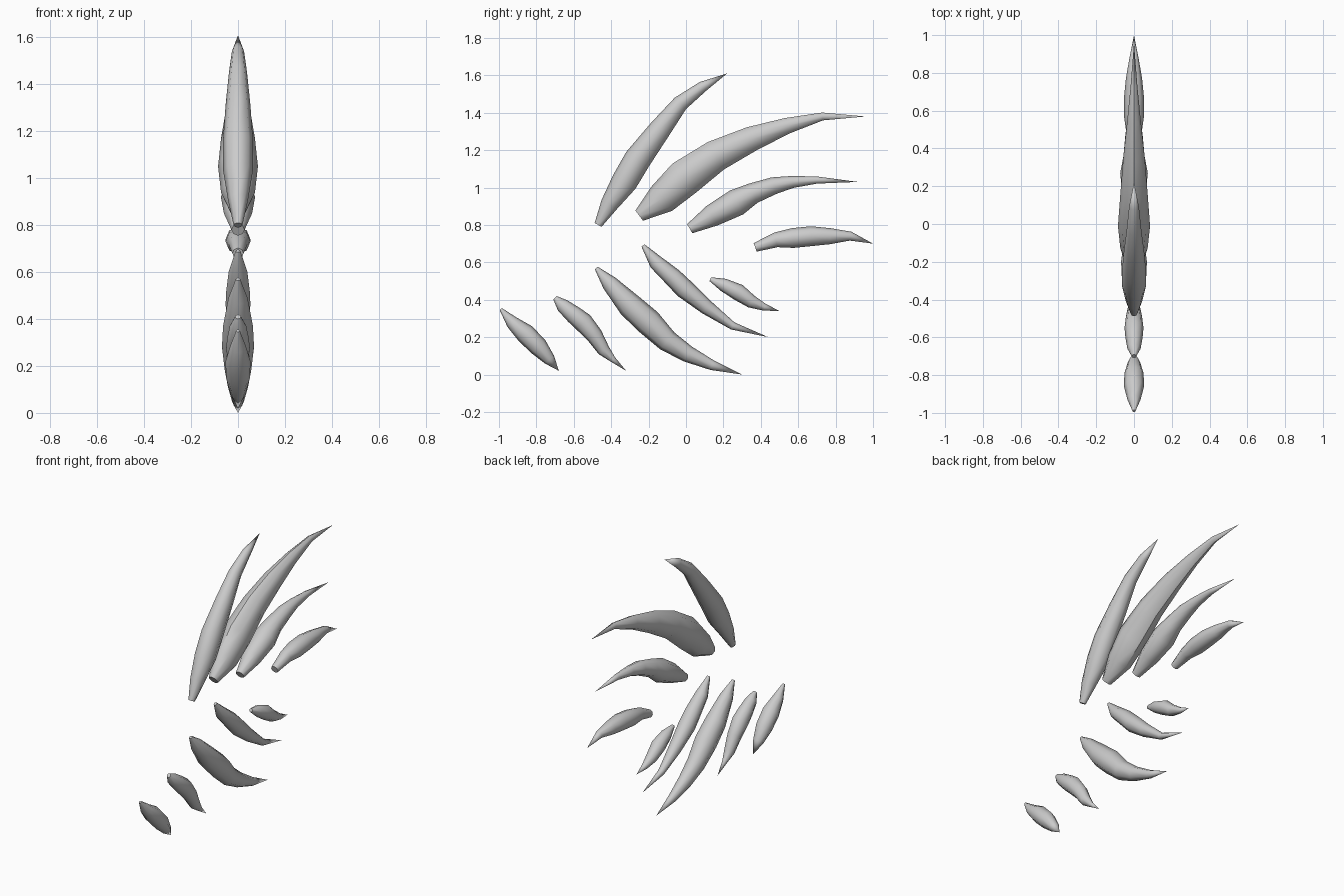
import bpy
import bmesh
import math
from mathutils import Vector

default_cube = bpy.data.objects.get("Cube")
if default_cube:
    bpy.data.objects.remove(default_cube, do_unlink=True)

HUNDREDTH = 0.01
SIDES = 8

# One plain grey for every spine
grey = bpy.data.materials.new("plain_grey")
grey.use_nodes = True
grey_colour = (0.6, 0.6, 0.6, 1)
grey.diffuse_color = grey_colour
grey.node_tree.nodes["Principled BSDF"].inputs["Base Color"].default_value = grey_colour


def make_spine(name, stations, tip, flatten=1.0):
    """Loft a curved, pointed spine along stations of (y, z, radius) in hundredths."""
    centres = [Vector((0, y, z)) * HUNDREDTH for y, z, radius in stations]
    centres.append(Vector((0, *tip)) * HUNDREDTH)
    bm = bmesh.new()
    rings = []

    # Rings set square to the spine's path
    for index, station in enumerate(stations):
        before = centres[max(index - 1, 0)]
        after = centres[index + 1]
        tangent = (after - before).normalized()
        normal = Vector((0, -tangent.z, tangent.y))
        radius = station[-1] * HUNDREDTH
        ring = []
        for side in range(SIDES):
            angle = math.tau * side / SIDES
            offset = normal * math.cos(angle)
            offset.x = math.sin(angle) * flatten
            ring.append(bm.verts.new(centres[index] + offset * radius))
        rings.append(ring)

    # Skin between rings, flat root cap, pointed tip
    point = bm.verts.new(centres[-1])
    bm.faces.new(rings[0])
    for side in range(SIDES):
        following = (side + 1) % SIDES
        for lower, upper in zip(rings, rings[1:]):
            bm.faces.new((lower[side], lower[following], upper[following], upper[side]))
        bm.faces.new((rings[-1][side], rings[-1][following], point))
    bmesh.ops.recalc_face_normals(bm, faces=bm.faces[:])

    mesh = bpy.data.meshes.new(name)
    bm.to_mesh(mesh)
    bm.free()
    mesh.materials.append(grey)
    spine = bpy.data.objects.new(name, mesh)
    bpy.context.collection.objects.link(spine)

    # Smooth sides, crisp root cap
    bpy.ops.object.select_all(action="DESELECT")
    spine.select_set(True)
    bpy.context.view_layer.objects.active = spine
    bpy.ops.object.shade_smooth_by_angle(angle=math.radians(50))
    return spine


# Upper fan, sweeping up and back
make_spine("upper_front_spine",
           [(-47, 80, 2.1), (-41, 91, 4.8), (-33, 103, 7), (-26, 115, 7.2),
            (-14, 131, 5.9), (-3, 145, 4.3), (9, 154, 2.9)],
           tip=(22, 161), flatten=0.9)
make_spine("upper_long_spine",
           [(-25, 85, 3.4), (-13, 94, 8.5), (-1, 105, 10), (16, 117, 8.5),
            (35, 126, 6.7), (54, 133, 4.3), (73, 138, 2.1)],
           tip=(96, 138), flatten=0.85)
make_spine("upper_middle_spine",
           [(2, 78, 2.8), (14, 85, 6), (27, 92, 7.3), (36, 97, 5.6),
            (47, 101, 4.6), (57, 103, 3.2), (70, 104, 1.9)],
           tip=(92, 103))
make_spine("upper_rear_spine",
           [(37, 68, 2.4), (48, 72, 4), (57, 73, 5.3), (67, 74, 5.3),
            (77, 74, 4.3), (88, 74, 2.4)],
           tip=(100, 70))

# Lower fan, sweeping down and back
make_spine("lower_rear_spine",
           [(13, 51, 1.1), (20, 48, 3.5), (28, 44, 4.5), (35, 39, 3.5),
            (42, 36, 1.9)],
           tip=(50, 34))
make_spine("lower_middle_spine",
           [(-23, 69, 1), (-16, 60, 4), (-7, 52, 5), (-1, 46, 5.3),
            (11, 36, 4), (25, 26, 2.1)],
           tip=(44, 20))
make_spine("lower_long_spine",
           [(-48, 57, 1), (-41, 49, 4.3), (-30, 37, 6.7), (-20, 28, 7.2),
            (-10, 18, 5.9), (1, 11, 4.5), (14, 5, 2.7)],
           tip=(30, 0), flatten=0.95)
make_spine("lower_short_spine",
           [(-70, 41, 1.3), (-66, 37, 3.7), (-60, 32, 4.8), (-55, 28, 5.3),
            (-49, 21, 4.5), (-44, 13, 3.4), (-39, 8, 1.6)],
           tip=(-32, 2), flatten=0.95)
make_spine("lower_front_spine",
           [(-99, 35, 0.8), (-93, 28, 3.5), (-86, 22, 5.3), (-79, 15, 5.1),
            (-73, 8, 3.2)],
           tip=(-68, 2))
